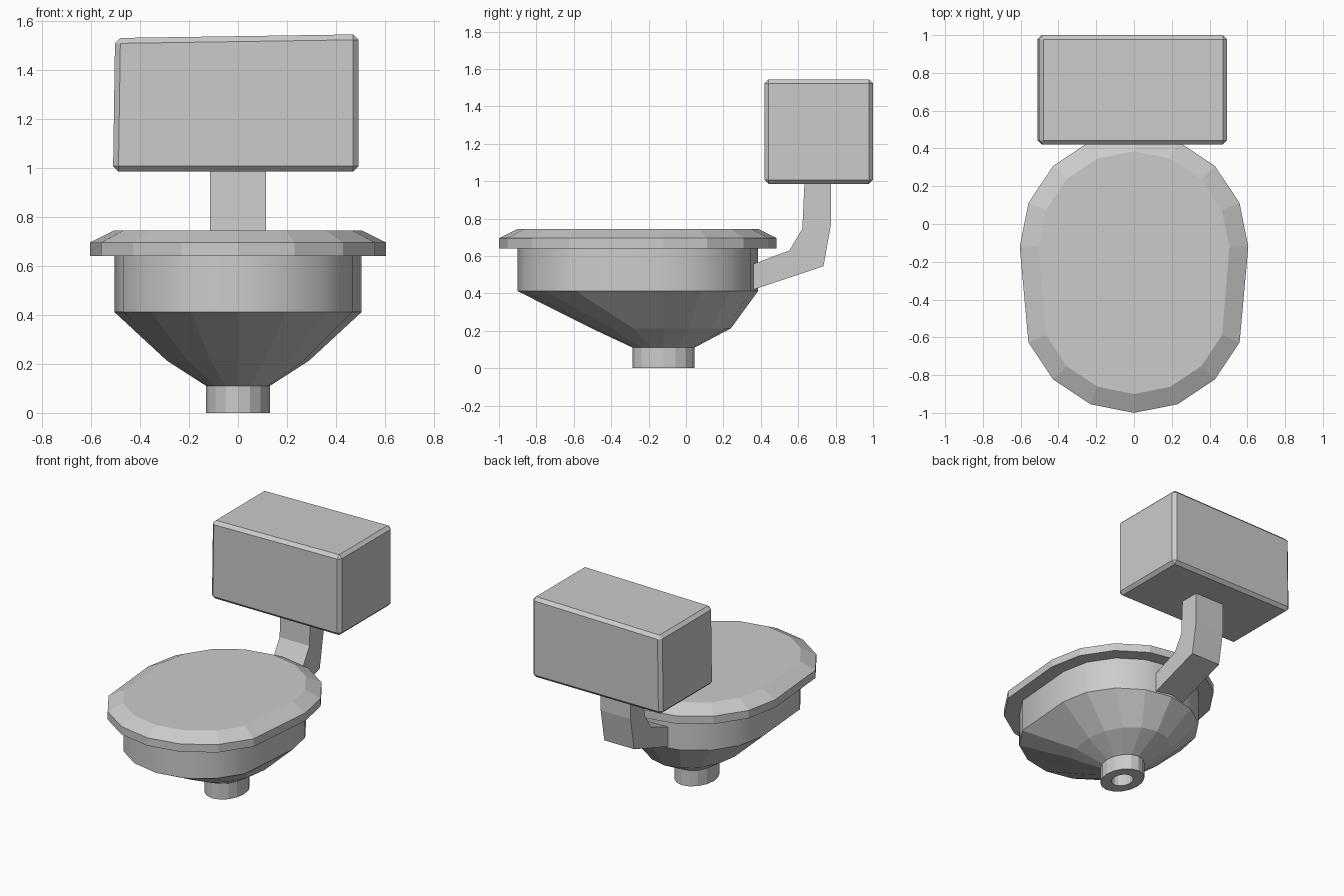
import bpy, bmesh, math

if "Cube" in bpy.data.objects:
    bpy.data.objects.remove(bpy.data.objects["Cube"])

SIDES = 16
CY = -0.12


def make_object(name, bm):
    bmesh.ops.recalc_face_normals(bm, faces=bm.faces)
    mesh = bpy.data.meshes.new(name)
    bm.to_mesh(mesh)
    bm.free()
    ob = bpy.data.objects.new(name, mesh)
    bpy.context.collection.objects.link(ob)
    return ob


def loft(name, rings, smooth=()):
    """Rings are (x radius, y radius, front stretch, z); ends are capped."""
    bm = bmesh.new()
    loops = []
    for rx, ry, stretch, z in rings:
        loop = []
        for i in range(SIDES):
            a = 2 * math.pi * i / SIDES
            y = CY + ry * math.sin(a)
            if i > SIDES // 2:
                y -= stretch
            loop.append(bm.verts.new((rx * math.cos(a), y, z)))
        loops.append(loop)
    for k in range(len(loops) - 1):
        a, b = loops[k], loops[k + 1]
        for i in range(SIDES):
            j = (i + 1) % SIDES
            f = bm.faces.new((a[i], a[j], b[j], b[i]))
            f.smooth = k in smooth
    bm.faces.new(loops[0])
    bm.faces.new(loops[-1])
    ob = make_object(name, bm)
    return ob


# Lid: stretched 16-gon with a sloping rim
loft("lid", [(0.605, 0.605, 0.275, 0.64), (0.605, 0.605, 0.275, 0.695),
             (0.505, 0.505, 0.275, 0.745)])

# Bowl: upright wall and funnel
bowl = loft("bowl", [(0.13, 0.165, 0, 0.11), (0.29, 0.36, 0.025, 0.213),
                     (0.505, 0.505, 0.275, 0.412), (0.505, 0.505, 0.275, 0.645)],
            smooth=(2,))
bpy.context.view_layer.objects.active = bowl
for e in bowl.data.edges:
    za, zb = (bowl.data.vertices[v].co.z for v in e.vertices)
    e.use_edge_sharp = abs(za - zb) < 1e-4

# Foot: short outlet pipe with a hole underneath
loft("foot", [(0.13, 0.165, 0, 0.115), (0.13, 0.165, 0, 0),
              (0.065, 0.08, 0, 0), (0.065, 0.08, 0, 0.105)])

# Elbow pipe: side profile extruded across x
profile = [(0.36, 0.42), (0.735, 0.545), (0.775, 0.77), (0.775, 1.02),
           (0.635, 1.02), (0.622, 0.745), (0.553, 0.63), (0.36, 0.557)]
bm = bmesh.new()
face = bm.faces.new([bm.verts.new((-0.115, y, z)) for y, z in profile])
out = bmesh.ops.extrude_face_region(bm, geom=[face])
bmesh.ops.translate(bm, vec=(0.23, 0, 0),
                    verts=[v for v in out["geom"] if isinstance(v, bmesh.types.BMVert)])
make_object("elbow_pipe", bm)

# Tank: chamfered box, slightly lower at its top left
bm = bmesh.new()
bmesh.ops.create_cube(bm, size=1)
for v in bm.verts:
    left, top = v.co.x < 0, v.co.z > 0
    v.co.x = (-0.502 if top else -0.51) if left else 0.492
    v.co.y = 0.71 + v.co.y * 0.58
    v.co.z = (1.53 if left else 1.545) if top else 0.985
bmesh.ops.bevel(bm, geom=bm.edges[:], offset=0.022, segments=1, affect='EDGES')
make_object("tank", bm)
